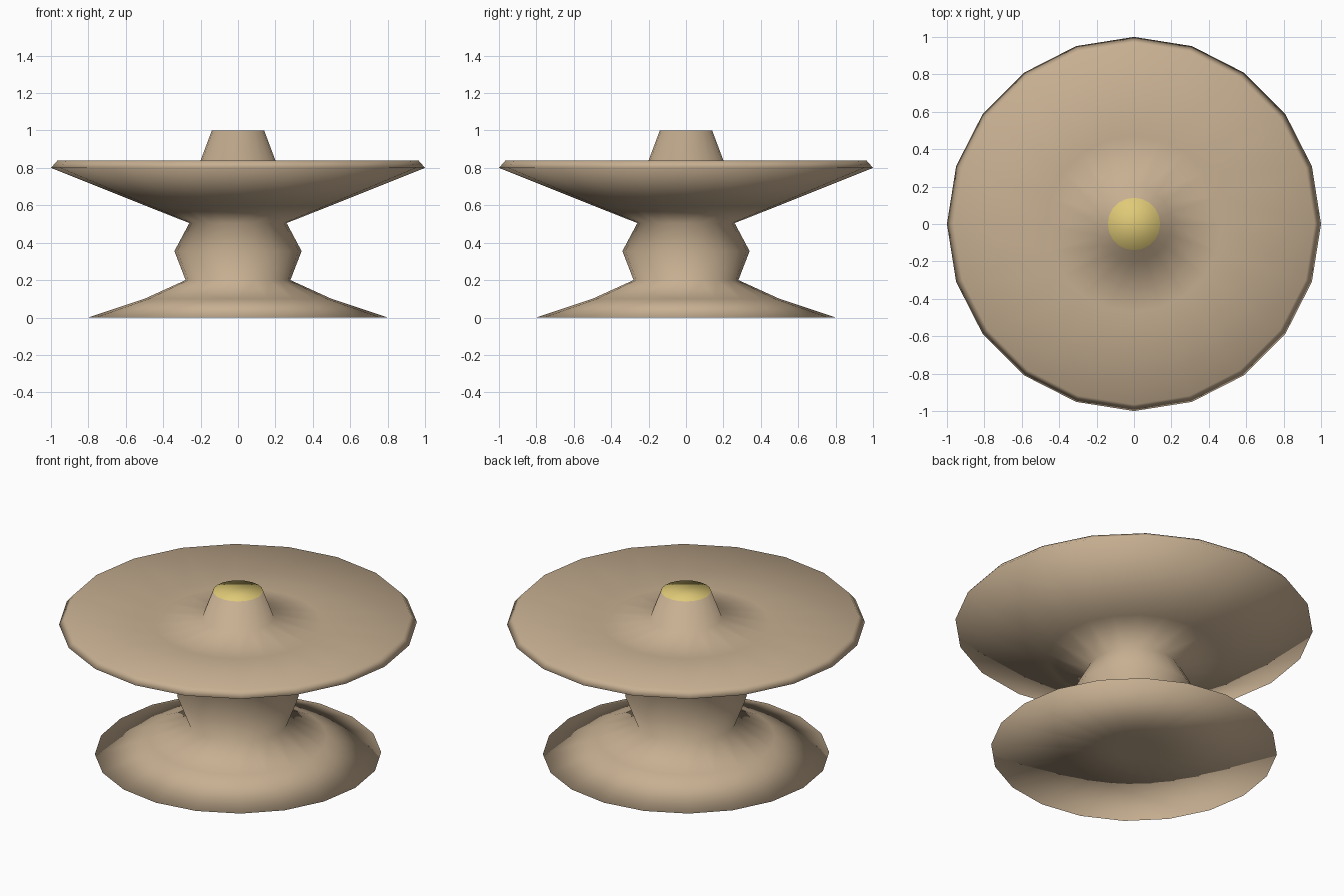
import bpy
import bmesh
import math

if "Cube" in bpy.data.objects:
    bpy.data.objects.remove(bpy.data.objects["Cube"])

SEGMENTS = 20


def material(name, color):
    mat = bpy.data.materials.new(name)
    mat.diffuse_color = (*color, 1.0)
    mat.use_nodes = True
    mat.node_tree.nodes["Principled BSDF"].inputs["Base Color"].default_value = mat.diffuse_color
    return mat


# Radius and height pairs, from the underside up to the spout
PROFILE = [
    (0.12, 0.00), (0.80, 0.00),                 # flat underside
    (0.50, 0.10), (0.28, 0.20),                 # flared foot
    (0.34, 0.355), (0.26, 0.505),               # knob and neck
    (0.48, 0.592), (1.00, 0.80), (0.965, 0.84), # wide plate and its rim
    (0.47, 0.80), (0.20, 0.84), (0.14, 1.00),   # shallow dish and spout
]

bm = bmesh.new()
rings = []
for radius, height in PROFILE:
    ring = []
    for i in range(SEGMENTS):
        a = 2 * math.pi * i / SEGMENTS
        ring.append(bm.verts.new((radius * math.cos(a), radius * math.sin(a), height)))
    rings.append(ring)

# Turned walls
for low, high in zip(rings, rings[1:]):
    for i in range(SEGMENTS):
        j = (i + 1) % SEGMENTS
        bm.faces.new((low[i], low[j], high[j], high[i]))

# Closed underside and yellow tip
bm.faces.new(list(reversed(rings[0])))
tip = bm.faces.new(rings[-1])
tip.material_index = 1

# Soft shading over the whole turned body
for face in bm.faces:
    face.smooth = True

mesh = bpy.data.meshes.new("turned_pedestal")
bm.to_mesh(mesh)
bm.free()
mesh.materials.append(material("tan_clay", (0.57, 0.43, 0.285)))
mesh.materials.append(material("pale_yellow", (0.74, 0.59, 0.185)))
pedestal = bpy.data.objects.new("turned_pedestal", mesh)
bpy.context.collection.objects.link(pedestal)
